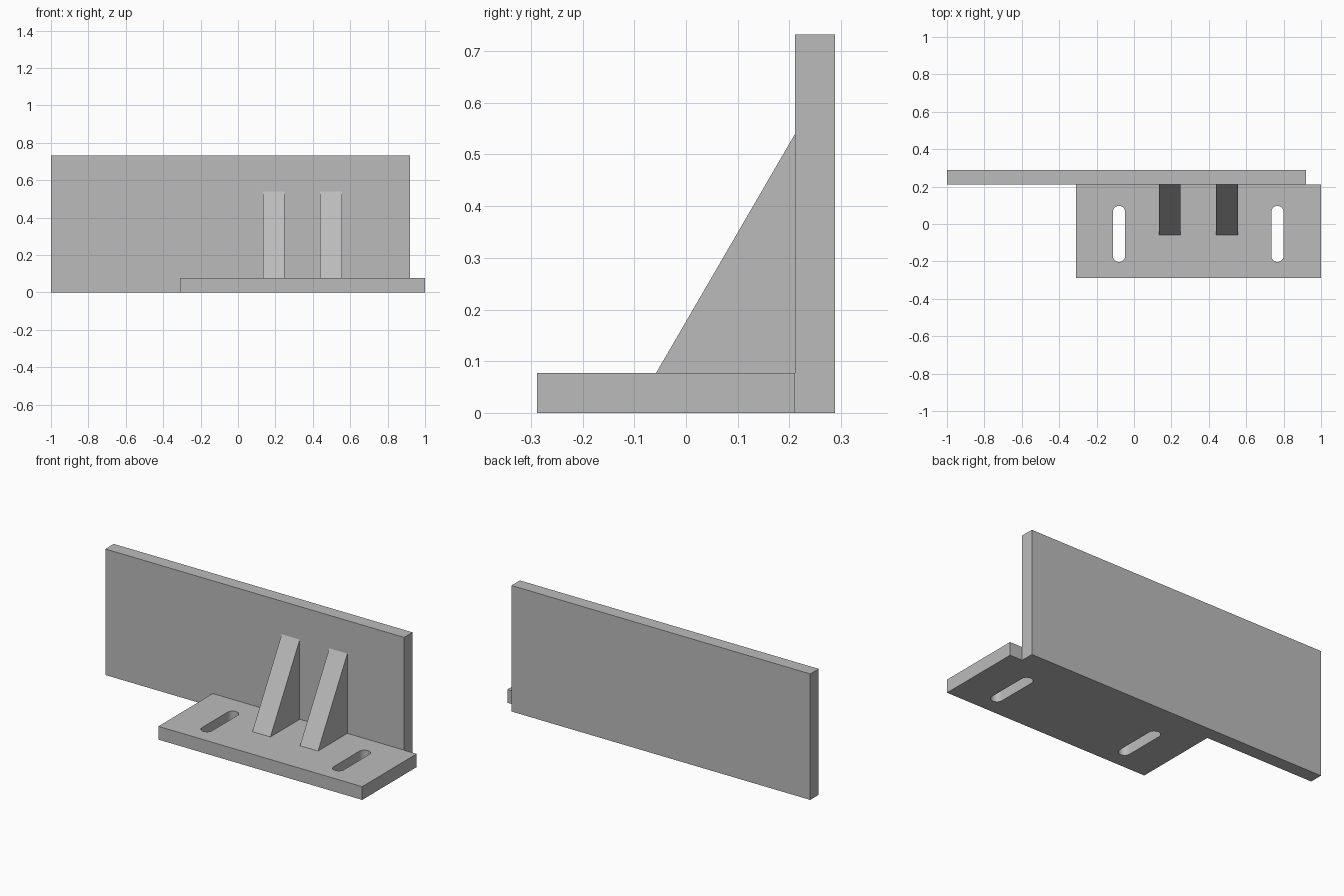
import bpy
import bmesh
import math
from mathutils import Matrix, Vector

if "Cube" in bpy.data.objects:
    bpy.data.objects.remove(bpy.data.objects["Cube"], do_unlink=True)

grey = bpy.data.materials.new("plain_grey")
grey.use_nodes = True
grey.diffuse_color = (0.5, 0.5, 0.5, 1)
grey.node_tree.nodes["Principled BSDF"].inputs["Base Color"].default_value = (0.5, 0.5, 0.5, 1)


def prism(name, outline, depth, frame):
    """Extrude a flat outline along the local z of the given frame."""
    bm = bmesh.new()
    face = bm.faces.new([bm.verts.new((u, v, 0)) for u, v in outline])
    top = bmesh.ops.extrude_face_region(bm, geom=[face])["geom"]
    verts = [g for g in top if isinstance(g, bmesh.types.BMVert)]
    bmesh.ops.translate(bm, verts=verts, vec=(0, 0, depth))
    bm.transform(frame)
    bmesh.ops.recalc_face_normals(bm, faces=bm.faces)
    mesh = bpy.data.meshes.new(name)
    bm.to_mesh(mesh)
    bm.free()
    mesh.materials.append(grey)
    obj = bpy.data.objects.new(name, mesh)
    bpy.context.collection.objects.link(obj)
    return obj


def rectangle(u0, u1, v0, v1):
    return [(u0, v0), (u1, v0), (u1, v1), (u0, v1)]


def slot(u, v0, v1, radius=0.033, steps=12):
    """Rounded slot outline running along v."""
    points = []
    for centre, start in ((v1 - radius, 0), (v0 + radius, math.pi)):
        for i in range(steps + 1):
            a = start + math.pi * i / steps
            points.append((u + radius * math.cos(a), centre + radius * math.sin(a)))
    return points


def slotted_plate(name, outline, v0, v1, frame):
    """Plate with the two matching bolt slots cut through it."""
    plate = prism(name, outline, THICK, frame)
    for x in SLOT_X:
        cutter = prism("slot_cutter", slot(x, v0, v1), THICK * 2,
                       frame @ Matrix.Translation((0, 0, -THICK / 2)))
        cutter.hide_render = True
        cut = plate.modifiers.new("slot", 'BOOLEAN')
        cut.operation = 'DIFFERENCE'
        cut.solver = 'EXACT'
        cut.object = cutter
        bpy.context.view_layer.objects.active = plate
        bpy.ops.object.modifier_apply(modifier=cut.name)
        bpy.data.objects.remove(cutter, do_unlink=True)
    # Smooth slot ends, sharp plate edges
    bpy.ops.object.select_all(action='DESELECT')
    plate.select_set(True)
    bpy.ops.object.shade_smooth_by_angle(angle=math.radians(30))
    return plate


THICK = 0.077
WALL_Y = 0.211
SLOT_X = (-0.08, 0.767)

# Upright plate: outline in x-z, thickness toward the back
upright = Matrix(((1, 0, 0, 0), (0, 0, 1, WALL_Y), (0, 1, 0, 0), (0, 0, 0, 1)))
slotted_plate("back_plate", rectangle(-1, 0.92, 0, 0.732), 0.22, 0.672, upright)

# Base plate lying in front of it
slotted_plate("base_plate", rectangle(-0.31, 1, -0.288, WALL_Y), -0.203, 0.097,
              Matrix.Identity(4))

# Triangular gussets: outline in y-z, width along x
for name, x in (("right_gusset", 0.133), ("left_gusset", 0.439)):
    side = Matrix(((0, 0, 1, x), (1, 0, 0, 0), (0, 1, 0, 0), (0, 0, 0, 1)))
    prism(name, [(-0.058, THICK), (WALL_Y, THICK), (WALL_Y, 0.54)], 0.116, side)
